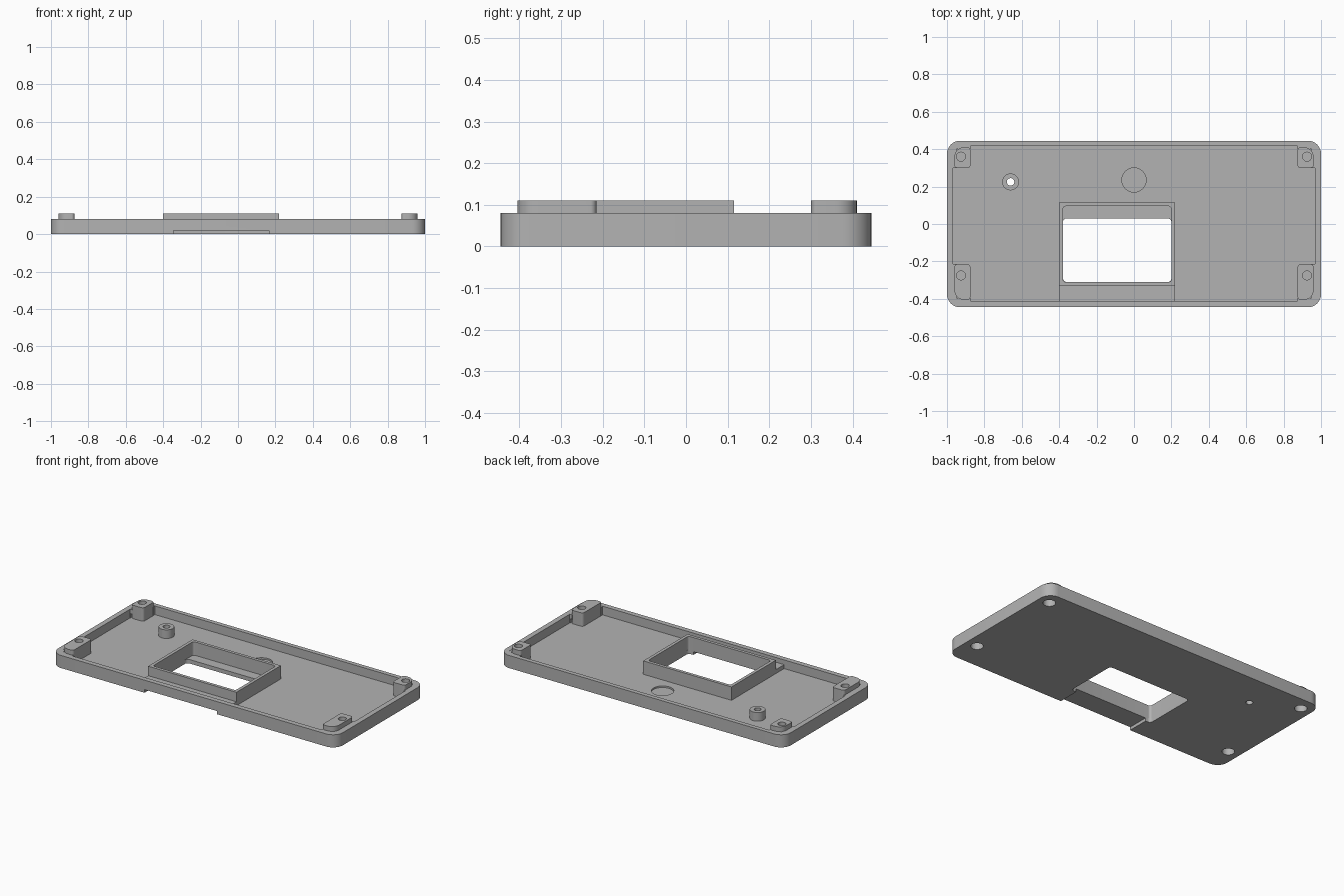
import bpy, bmesh, math

cube = bpy.data.objects.get("Cube")
if cube:
    bpy.data.objects.remove(cube, do_unlink=True)

grey = bpy.data.materials.new("plain grey")
grey.use_nodes = True
grey.diffuse_color = (0.45, 0.45, 0.45, 1)
grey.node_tree.nodes["Principled BSDF"].inputs["Base Color"].default_value = (0.45, 0.45, 0.45, 1)

FLOOR, RIM, TOP = 0.025, 0.08, 0.11


def prism(name, x0, x1, y0, y1, z0, z1, radii=(0, 0, 0, 0), steps=8):
    """Upright block; radii order: (+x+y), (-x+y), (-x-y), (+x-y)."""
    corners = [(x1, y1, -1, -1), (x0, y1, 1, -1), (x0, y0, 1, 1), (x1, y0, -1, 1)]
    pts = []
    for i, ((x, y, sx, sy), r) in enumerate(zip(corners, radii)):
        if r == 0:
            pts.append((x, y))
            continue
        for k in range(steps + 1):
            a = math.pi / 2 * (i + k / steps)
            pts.append((x + sx * r + r * math.cos(a), y + sy * r + r * math.sin(a)))
    bm = bmesh.new()
    base = bm.faces.new([bm.verts.new((x, y, z0)) for x, y in pts])
    ext = bmesh.ops.extrude_face_region(bm, geom=[base])
    for v in ext["geom"]:
        if isinstance(v, bmesh.types.BMVert):
            v.co.z = z1
    bmesh.ops.recalc_face_normals(bm, faces=bm.faces)
    mesh = bpy.data.meshes.new(name)
    bm.to_mesh(mesh)
    bm.free()
    mesh.materials.append(grey)
    obj = bpy.data.objects.new(name, mesh)
    bpy.context.collection.objects.link(obj)
    return obj


def cylinder(name, x, y, r, z0, z1):
    return prism(name, x - r, x + r, y - r, y + r, z0, z1, (r * 0.9999,) * 4)


def cut(obj, cutters):
    """Subtract the cutters from the part, then remove them."""
    for c in cutters:
        mod = obj.modifiers.new("cut", "BOOLEAN")
        mod.operation = "DIFFERENCE"
        mod.solver = "EXACT"
        mod.object = c
    bpy.context.view_layer.update()
    graph = bpy.context.evaluated_depsgraph_get()
    mesh = bpy.data.meshes.new_from_object(obj.evaluated_get(graph))
    obj.modifiers.clear()
    obj.data = mesh
    for c in cutters:
        bpy.data.objects.remove(c, do_unlink=True)


parts = []
screws = [(sx * 0.925, y) for sx in (-1, 1) for y in (0.36, -0.275)]

# Tray with cavity, window, front notch, round recess and screw pockets
tray = prism("tray", -1, 1, -0.445, 0.445, 0, RIM, (0.07,) * 4)
cutters = [
    prism("cavity", -0.967, 0.967, -0.413, 0.417, FLOOR, 0.2, (0.04,) * 4),
    prism("window", -0.38, 0.2, -0.31, 0.03, -0.1, 0.06, (0.02,) * 4),
    prism("notch", -0.345, 0.165, -0.6, -0.3, -0.1, 0.02),
    cylinder("recess", 0, 0.235, 0.065, 0.015, 0.06),
    cylinder("hole", -0.66, 0.225, 0.02, -0.1, 0.2),
]
cutters += [cylinder("pocket", x, y, 0.036, -0.1, 0.05) for x, y in screws]
cut(tray, cutters)
parts.append(tray)

# Frame round the window, with a low step filling the gap to the front wall
frame = prism("window_frame", -0.4, 0.22, -0.33, 0.115, 0.022, TOP)
cut(frame, [prism("opening", -0.38, 0.2, -0.31, 0.095, -0.1, 0.2, (0.015,) * 4)])
parts.append(frame)
parts.append(prism("front_step", -0.4, 0.22, -0.425, -0.32, 0.022, 0.05))

# Hollow standoff
standoff = cylinder("standoff", -0.66, 0.225, 0.045, 0.015, RIM)
cut(standoff, [cylinder("bore", -0.66, 0.225, 0.02, -0.1, 0.2)])
parts.append(standoff)

# Corner posts, each joined to the rim by a web
for side, sx in (("right", -1), ("left", 1)):
    for end, y0, y1, hole_y in (("back", 0.3, 0.41, 0.36), ("front", -0.405, -0.215, -0.275)):
        x0, x1 = sorted((sx * 0.875, sx * 0.96))
        big, small = 0.05, 0.015
        radii = [small] * 4
        outer = {(1, "back"): 0, (-1, "back"): 1, (-1, "front"): 2, (1, "front"): 3}
        radii[outer[(sx, end)]] = big
        post = prism(f"{end}_{side}_post", x0, x1, y0, y1, 0.012, TOP, radii)
        cut(post, [cylinder("bore", sx * 0.925, hole_y, 0.024, 0.07, 0.2),
                   cylinder("pocket", sx * 0.925, hole_y, 0.036, -0.1, 0.05)])
        w0, w1 = sorted((sx * 0.95, sx * 0.975))
        web = prism(f"{end}_{side}_web_side", w0, w1, y0, y1, 0.052, RIM - 0.0005)
        low = prism(f"{end}_{side}_web_low", *sorted((sx * 0.964, sx * 0.975)), y0, y1, 0.015, 0.06)
        e0, e1 = (0.4, 0.425) if end == "back" else (-0.425, -0.395)
        web_end = prism(f"{end}_{side}_web_end", *sorted((sx * 0.875, sx * 0.97)),
                        e0, e1, 0.015, RIM - 0.0005)
        cut(web, [cylinder("bore", sx * 0.925, hole_y, 0.03, 0, 0.2)])
        parts += [post, web, low, web_end]

# Smooth the round walls, keep the edges sharp
bpy.ops.object.select_all(action="DESELECT")
for p in parts:
    p.select_set(True)
bpy.context.view_layer.objects.active = tray
bpy.ops.object.shade_smooth_by_angle(angle=math.radians(30))
